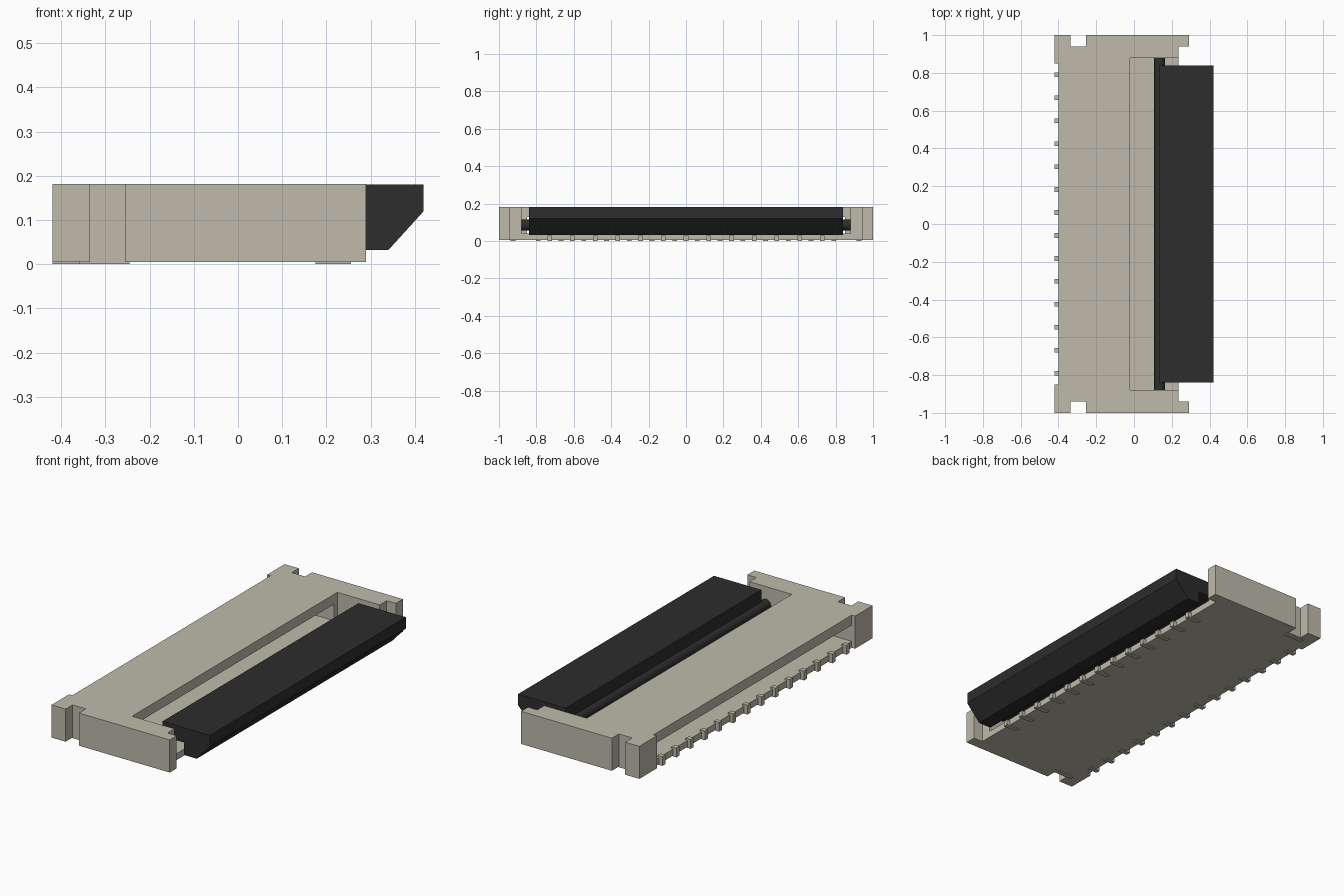
import bpy, bmesh, math
from mathutils import Matrix

cube = bpy.data.objects.get("Cube")
if cube:
    bpy.data.objects.remove(cube, do_unlink=True)


def material(name, rgb, rough=0.6):
    m = bpy.data.materials.new(name)
    m.use_nodes = True
    m.diffuse_color = (*rgb, 1)
    bsdf = m.node_tree.nodes["Principled BSDF"]
    bsdf.inputs["Base Color"].default_value = (*rgb, 1)
    bsdf.inputs["Roughness"].default_value = rough
    return m


BEIGE = material("beige plastic", (0.52, 0.50, 0.41))
BLACK = material("black plastic", (0.026, 0.026, 0.026))


def finish(name, bm, mat):
    bmesh.ops.recalc_face_normals(bm, faces=bm.faces)
    me = bpy.data.meshes.new(name)
    bm.to_mesh(me)
    bm.free()
    me.materials.append(mat)
    ob = bpy.data.objects.new(name, me)
    bpy.context.collection.objects.link(ob)
    return ob


def add_box(bm, x0, x1, y0, y1, z0, z1):
    mat = Matrix.Translation(((x0 + x1) / 2, (y0 + y1) / 2, (z0 + z1) / 2))
    mat = mat @ Matrix.Diagonal((x1 - x0, y1 - y0, z1 - z0, 1))
    bmesh.ops.create_cube(bm, size=1, matrix=mat)


def prism(name, points, offset, mat):
    """Extrude a closed outline of 3D points along an offset."""
    bm = bmesh.new()
    face = bm.faces.new([bm.verts.new(p) for p in points])
    ext = bmesh.ops.extrude_face_region(bm, geom=[face])["geom"]
    bmesh.ops.translate(bm, vec=offset,
                        verts=[v for v in ext if isinstance(v, bmesh.types.BMVert)])
    return finish(name, bm, mat)


def cut(target, box):
    """Subtract a box from the target and discard the cutter."""
    bm = bmesh.new()
    add_box(bm, *box)
    cutter = finish("cutter", bm, BEIGE)
    cutter.hide_render = True
    mod = target.modifiers.new("cut", 'BOOLEAN')
    mod.operation, mod.solver, mod.object = 'DIFFERENCE', 'EXACT', cutter
    bpy.context.view_layer.objects.active = target
    bpy.ops.object.modifier_apply(modifier=mod.name)
    bpy.data.objects.remove(cutter, do_unlink=True)


# Housing: half outline mirrored across y, then the cable slot and window
BASE, TOP, FLOOR, ROOF = 0.005, 0.182, 0.04, 0.128
half = [(-0.40, 0.85), (-0.42, 0.85), (-0.42, 1), (-0.335, 1), (-0.335, 0.94),
        (-0.255, 0.94), (-0.255, 1), (0.29, 1), (0.29, 0.94), (0.235, 0.94)]
outline = half + [(x, -y) for x, y in reversed(half)]
housing = prism("housing", [(x, y, BASE) for x, y in outline],
                (0, 0, TOP - BASE), BEIGE)
cut(housing, (-0.02, 0.5, -0.88, 0.88, FLOOR, 0.3))
cut(housing, (-0.5, 0.1, -0.85, 0.85, FLOOR, ROOF))

# Contact tails: 14 along the cable side, 13 staggered along the lever side
PITCH, W = 0.1215, 0.0125
bm = bmesh.new()
for i in range(14):
    y = (i - 6.5) * PITCH
    add_box(bm, -0.42, -0.36, y - W, y + W, 0, 0.03)
    add_box(bm, -0.42, -0.39, y - W, y + W, 0.001, 0.05)
finish("rear_contacts", bm, BEIGE)

bm = bmesh.new()
for i in range(13):
    y = (i - 6) * PITCH
    add_box(bm, 0.175, 0.255, y - W, y + W, 0, 0.03)
finish("front_contacts", bm, BEIGE)

# Solder pads under the two ends
bm = bmesh.new()
for s in (-1, 1):
    add_box(bm, -0.36, -0.245, s * 0.925 - W, s * 0.925 + W, 0, 0.02)
finish("end_pads", bm, BEIGE)

# Locking lever with a sloped grip edge
profile = [(0.135, 0.18), (0.42, 0.18), (0.42, 0.12), (0.34, 0.032),
           (0.265, 0.032), (0.265, 0.10), (0.135, 0.10)]
prism("lever", [(x, -0.84, z) for x, z in profile], (0, 1.68, 0), BLACK)

# Hinge rod
bm = bmesh.new()
bmesh.ops.create_cone(bm, cap_ends=True, segments=24, radius1=0.03, radius2=0.03,
                      depth=1.758, matrix=Matrix.Translation((0.135, 0, 0.085))
                      @ Matrix.Rotation(math.pi / 2, 4, 'X'))
rod = finish("hinge_rod", bm, BLACK)
bpy.ops.object.select_all(action='DESELECT')
rod.select_set(True)
bpy.context.view_layer.objects.active = rod
bpy.ops.object.shade_smooth_by_angle(angle=math.radians(35))
